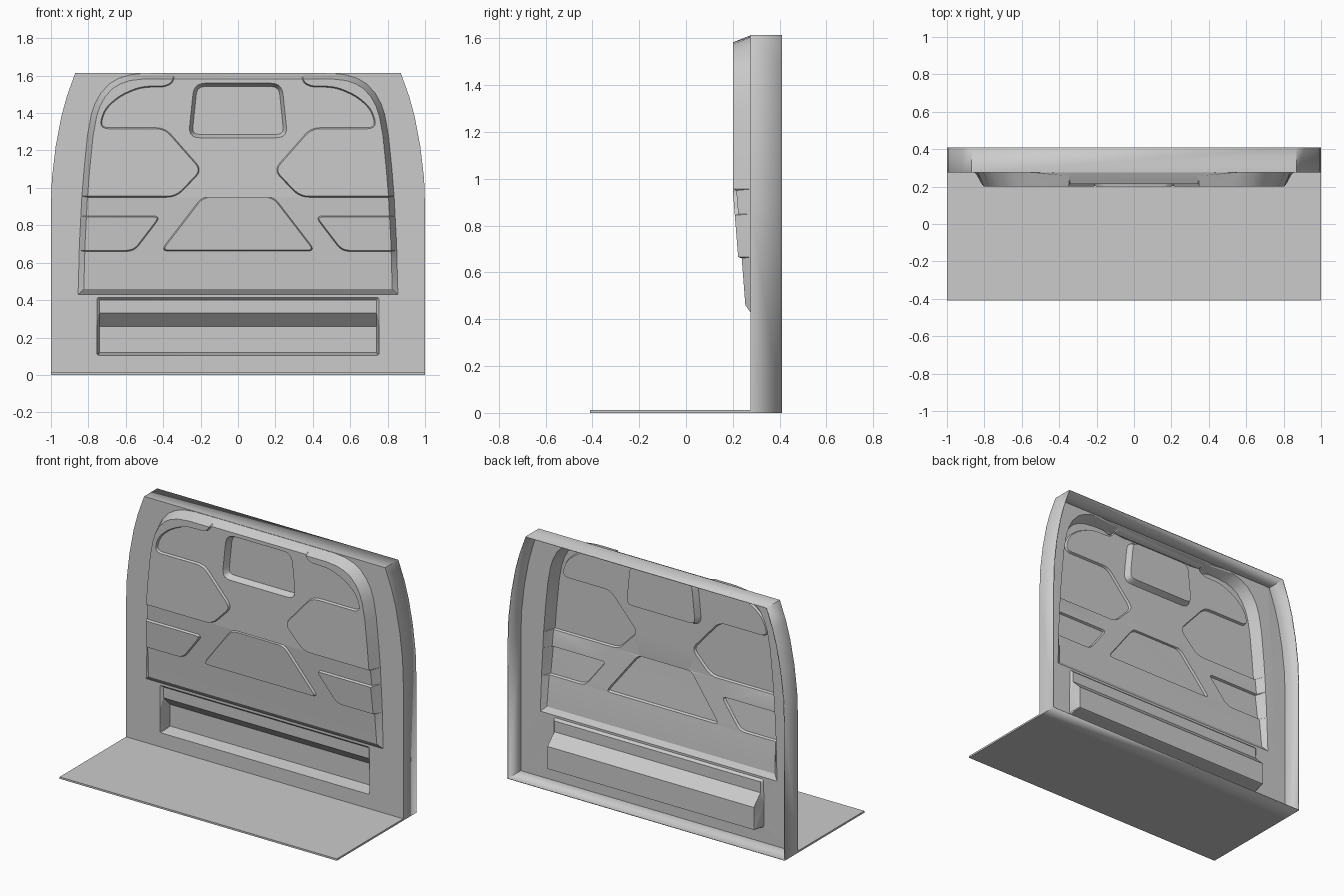
import bpy, bmesh, math
from mathutils import Vector
from mathutils.geometry import delaunay_2d_cdt, intersect_point_line

if "Cube" in bpy.data.objects:
    bpy.data.objects.remove(bpy.data.objects["Cube"])

FRONT, BACK = 0.275, 0.41


def fillet(pts, r, n=5):
    """Round every corner of a closed outline."""
    out = []
    for i, p in enumerate(pts):
        p, a, b = Vector(p), Vector(pts[i - 1]), Vector(pts[(i + 1) % len(pts)])
        u, v = a - p, b - p
        d = min(r, u.length * 0.45, v.length * 0.45)
        s, e = p + u.normalized() * d, p + v.normalized() * d
        for k in range(n + 1):
            t = k / n
            out.append(s * (1 - t) ** 2 + p * 2 * t * (1 - t) + e * t * t)
    return out


def mirrored(half):
    return half + [(-x, z) for x, z in reversed(half)]


def flip(pts):
    return [Vector((-p[0], p[1])) for p in reversed(pts)]


def inset(pts, w):
    """Mitred inward offset of a counter-clockwise outline."""
    out = []
    for i, p in enumerate(pts):
        a = (p - pts[i - 1]).normalized()
        b = (pts[(i + 1) % len(pts)] - p).normalized()
        na, nb = Vector((-a.y, a.x)), Vector((-b.y, b.x))
        out.append(p + (na + nb) * (w / max(0.3, 1 + na.dot(nb))))
    return out


def ramp(p, pts, w):
    """0 on or outside the outline, 1 at depth w inside it."""
    inside, dist = False, 9.0
    for i, b in enumerate(pts):
        a = pts[i - 1]
        if (a.y > p.y) != (b.y > p.y) and p.x < a.x + (b.x - a.x) * (p.y - a.y) / (b.y - a.y):
            inside = not inside
        ab = b - a
        t = max(0, min(1, (p - a).dot(ab) / ab.length_squared))
        dist = min(dist, (p - a - ab * t).length)
    return min(1, dist / w) if inside else 0


def profile(z, table):
    for (z0, y0), (z1, y1) in zip(table, table[1:]):
        if z <= z1:
            return y0 + (y1 - y0) * max(0, (z - z0) / (z1 - z0))
    return table[-1][1]


# Outlines in the front plane, counter-clockwise
panel = [Vector(p) for p in reversed(mirrored(
    [(-1, 0), (-1, .9), (-.995, 1.05), (-.975, 1.22), (-.945, 1.38), (-.915, 1.49), (-.87, 1.615)]))]
bulge = [Vector(p) for p in mirrored(
    [(.855, .43), (.848, .7), (.835, .95), (.823, 1.1), (.805, 1.28), (.785, 1.39), (.765, 1.45),
     (.735, 1.505), (.69, 1.555), (.64, 1.585), (.58, 1.604), (.5, 1.613)])]
window = fillet([(-.265, 1.268), (.265, 1.268), (.235, 1.56), (-.235, 1.56)], .06)
pocket = fillet([(-.755, .105), (.755, .105), (.755, .414), (-.755, .414)], .012, 3)
centre_pad = fillet([(-.415, .662), (.415, .662), (.19, .955), (-.19, .955)], .045)
lower_pad = fillet([(.555, .66), (.9, .66), (.9, .85), (.41, .85)], .045)
upper_pad = fillet([(.9, .95), (.86, 1.612), (.335, 1.612), (.35, 1.56), (.39, 1.54), (.52, 1.537),
                    (.63, 1.49), (.71, 1.42), (.738, 1.322), (.39, 1.322), (.19, 1.095),
                    (.33, .95)], .05)
pads = [centre_pad, lower_pad, flip(lower_pad), upper_pad, flip(upper_pad)]

BULGE_W, PAD_W, WINDOW_W, POCKET_W = .03, .006, .018, .014
bulge_y = [(.43, .256), (.455, .254), (.65, .239), (.95, .215), (1.6, .215)]
pocket_y = [(.1, .36), (.26, .36), (.33, .29), (.42, .29)]


def depth(p):
    rise = FRONT - profile(p.y, bulge_y) + .015 * max(ramp(p, q, PAD_W) for q in pads)
    y = FRONT - ramp(p, bulge, BULGE_W) * rise
    t = ramp(p, window, WINDOW_W)
    y += (.255 - y) * t
    t = ramp(p, pocket, POCKET_W)
    return y + (profile(p.y, pocket_y) - y) * t


# Partition panel: triangulate all outlines together, then press into shape
verts, edges = [], []


def add(pts, closed=True):
    s, n = len(verts), len(pts)
    verts.extend(Vector(p) for p in pts)
    edges.extend((s + i, s + (i + 1) % n) for i in range(n if closed else n - 1))


add(panel)
for loop, w in [(bulge, BULGE_W), (window, WINDOW_W), (pocket, POCKET_W)] + [(q, PAD_W) for q in pads]:
    add(loop)
    add(inset(loop, w))
for x, z in [(.835, .95), (.85, .65), (.755, .33), (.755, .26)]:
    add([(-x, z), (x, z)], False)
flat, _, tris = delaunay_2d_cdt(verts, edges, [], 0, 1e-5)[:3]

bm = bmesh.new()
bv = [bm.verts.new((p.x, depth(p), p.y)) for p in flat]
for t in tris:
    bm.faces.new([bv[i] for i in t])
# Flange around the rim
rim = [e for e in bm.edges if e.is_boundary]
ext = bmesh.ops.extrude_edge_only(bm, edges=rim)["geom"]
for v in ext:
    if isinstance(v, bmesh.types.BMVert):
        v.co.y = BACK
bmesh.ops.recalc_face_normals(bm, faces=bm.faces)
if sum(f.normal.y * f.calc_area() for f in bm.faces) > 0:
    bmesh.ops.reverse_faces(bm, faces=bm.faces)
mesh = bpy.data.meshes.new("partition_panel")
bm.to_mesh(mesh)
bm.free()
partition = bpy.data.objects.new("partition_panel", mesh)
bpy.context.collection.objects.link(partition)
shell = partition.modifiers.new("sheet", 'SOLIDIFY')
shell.thickness, shell.offset = .006, -1

# Floor plate
bpy.ops.mesh.primitive_cube_add(size=1, location=(0, (-BACK + FRONT) / 2, .006))
floor = bpy.context.object
floor.name = "floor_plate"
floor.scale = (2, BACK + FRONT, .012)
bpy.ops.object.transform_apply(location=False, rotation=False, scale=True)

# Soft bends, crisp pressed edges
bpy.ops.object.select_all(action='DESELECT')
partition.select_set(True)
bpy.context.view_layer.objects.active = partition
bpy.ops.object.shade_smooth_by_angle(angle=math.radians(20))
